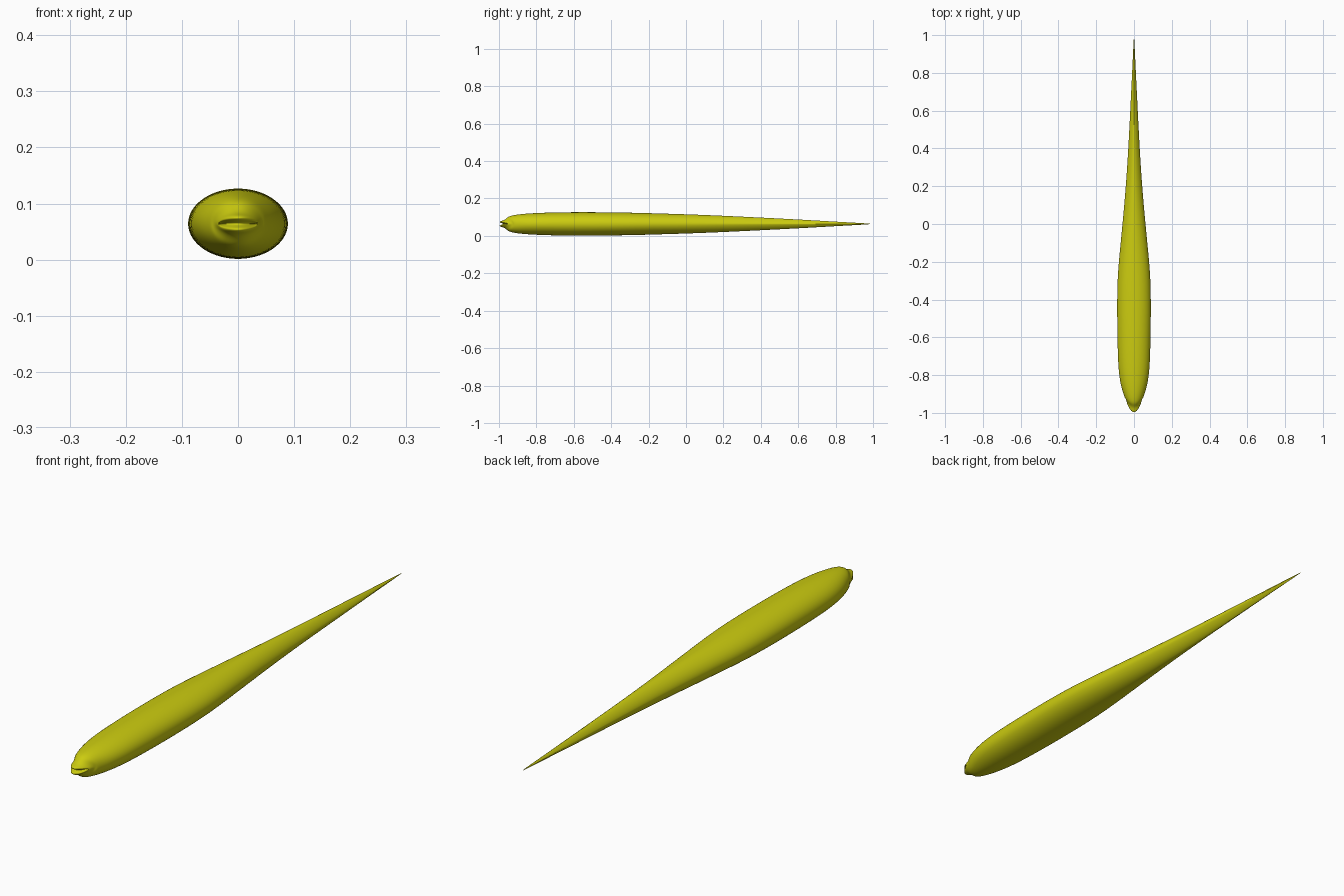
import bpy, bmesh, math

SEG = 32
MID = 0.064  # height of the body axis

# y, half width, half height, section exponent (2 = ellipse), sweep-back of the snout sides
STATIONS = [
    (-0.972, 0.030, 0.000, 2.0, 40),   # inside of mouth
    (-0.992, 0.033, 0.006, 2.0, 38),
    (-0.999, 0.035, 0.010, 2.0, 36),   # lips
    (-0.993, 0.037, 0.015, 2.0, 32),
    (-0.974, 0.041, 0.019, 2.0, 25),   # hollow above the lips
    (-0.960, 0.045, 0.030, 2.0, 18),
    (-0.948, 0.049, 0.041, 2.0, 12),   # brow
    (-0.915, 0.056, 0.049, 2.0, 5),
    (-0.86, 0.069, 0.055, 2.0, 0),
    (-0.79, 0.081, 0.059, 2.0, 0),
    (-0.70, 0.086, 0.062, 2.0, 0),
    (-0.55, 0.089, 0.0635, 2.0, 0),
    (-0.40, 0.090, 0.062, 2.0, 0),
    (-0.27, 0.087, 0.060, 1.95, 0),
    (-0.14, 0.075, 0.056, 1.9, 0),
    (0.00, 0.061, 0.052, 1.8, 0),
    (0.20, 0.043, 0.044, 1.6, 0),
    (0.40, 0.030, 0.034, 1.45, 0),
    (0.60, 0.020, 0.024, 1.35, 0),
    (0.80, 0.010, 0.012, 1.3, 0),
    (0.95, 0.003, 0.004, 1.3, 0),
    (0.99, 0.0005, 0.0007, 1.3, 0),
]


def spow(v, e):
    return math.copysign(abs(v) ** e, v) if abs(v) > 1e-9 else 0.0


# Body lofted through the stations, from mouth to tail tip
bm = bmesh.new()
rings = []
for y, hw, hh, n, bend in STATIONS:
    ring = []
    for i in range(SEG):
        a = 2 * math.pi * i / SEG
        x = hw * spow(math.cos(a), 2 / n)
        z = hh * spow(math.sin(a), 2 / n)
        ring.append(bm.verts.new((x, y + bend * x * x, MID + z)))
    rings.append(ring)
for r0, r1 in zip(rings, rings[1:]):
    for i in range(SEG):
        j = (i + 1) % SEG
        bm.faces.new((r0[i], r0[j], r1[j], r1[i]))
bm.faces.new(rings[-1])
# The flat mouth ring closes on itself
bmesh.ops.remove_doubles(bm, verts=rings[0], dist=1e-5)
bmesh.ops.recalc_face_normals(bm, faces=bm.faces)
for f in bm.faces:
    f.smooth = True
mesh = bpy.data.meshes.new("fish_body")
bm.to_mesh(mesh)
bm.free()

body = bpy.data.objects.new("fish_body", mesh)
bpy.context.collection.objects.link(body)
mat = bpy.data.materials.new("olive yellow")
mat.diffuse_color = (0.6, 0.6, 0.005, 1)
mesh.materials.append(mat)
sub = body.modifiers.new("smooth", "SUBSURF")
sub.levels = sub.render_levels = 2
